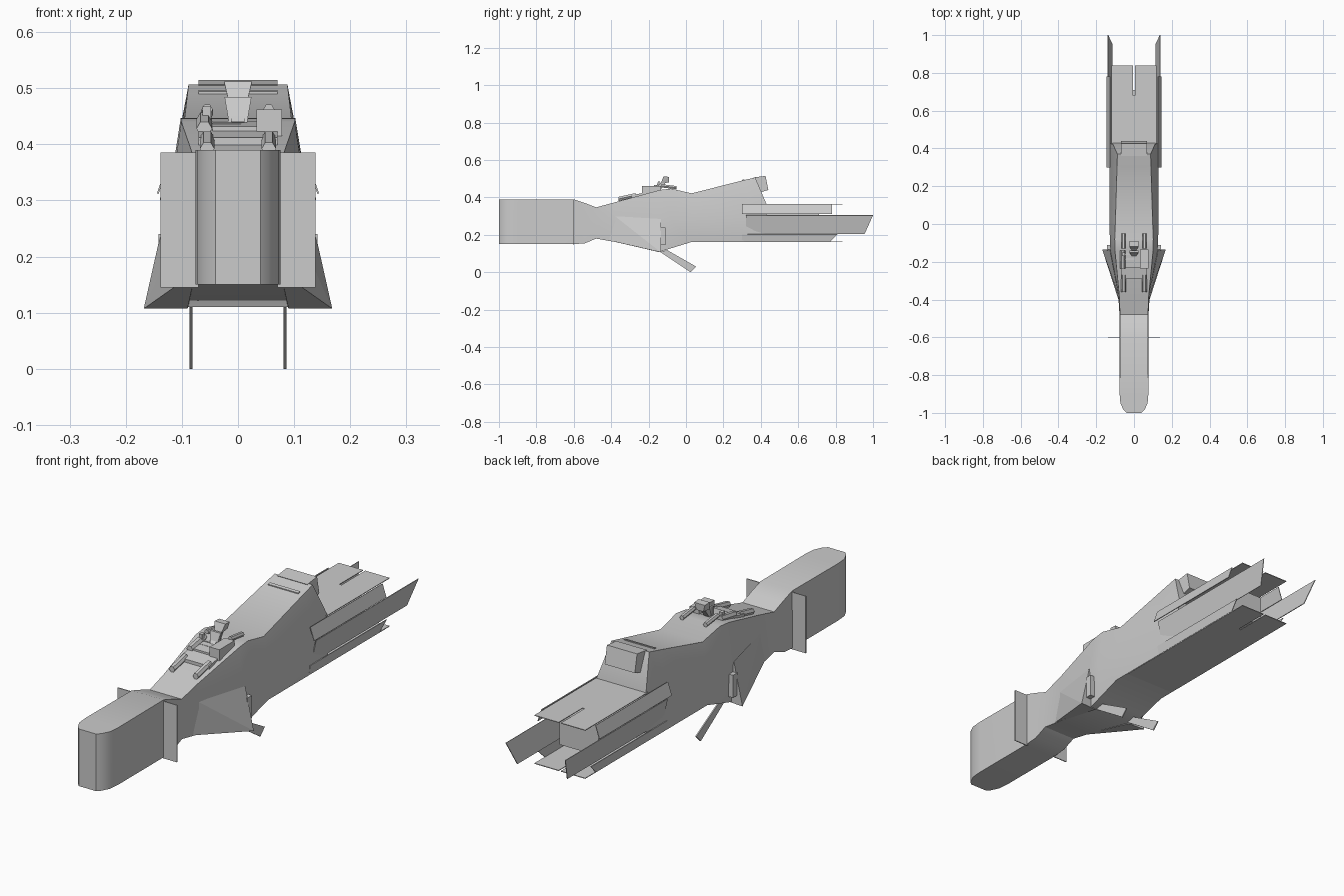
import bpy, bmesh, math
from mathutils import Vector

if "Cube" in bpy.data.objects:
    bpy.data.objects.remove(bpy.data.objects["Cube"])


def finish(name, bm, smooth=False):
    bmesh.ops.recalc_face_normals(bm, faces=bm.faces)
    me = bpy.data.meshes.new(name)
    bm.to_mesh(me)
    bm.free()
    ob = bpy.data.objects.new(name, me)
    bpy.context.collection.objects.link(ob)
    if smooth:
        bpy.ops.object.select_all(action='DESELECT')
        ob.select_set(True)
        bpy.context.view_layer.objects.active = ob
        bpy.ops.object.shade_smooth_by_angle(angle=math.radians(32))
    return ob


def solid(name, pts):
    """Convex solid through the given points."""
    bm = bmesh.new()
    for p in pts:
        bm.verts.new(p)
    res = bmesh.ops.convex_hull(bm, input=bm.verts)
    junk = {v for v in res["geom_interior"] + res["geom_unused"]
            if isinstance(v, bmesh.types.BMVert)}
    bmesh.ops.delete(bm, geom=list(junk), context='VERTS')
    bmesh.ops.dissolve_limit(bm, angle_limit=0.01, verts=bm.verts, edges=bm.edges)
    return finish(name, bm)


def box(name, x0, x1, y0, y1, z0, z1, slope=0.0):
    """Box whose height follows the deck slope along y."""
    return solid(name, [(x, y, z + slope * (y - y0)) for x in (x0, x1)
                        for y in (y0, y1) for z in (z0, z1)])


def plate(name, pts, t=0.003):
    """Thin sheet from a planar outline."""
    v = [Vector(p) for p in pts]
    n = (v[1] - v[0]).cross(v[2] - v[0]).normalized() * t / 2
    return solid(name, [p + n for p in v] + [p - n for p in v])


def rod(name, x, y0, y1, z0, z1, r):
    """Hexagonal rod running along y."""
    ring = [(r * math.cos(i * math.pi / 3), r * math.sin(i * math.pi / 3)) for i in range(6)]
    return solid(name, [(x + a, y, z + b) for y, z in ((y0, z0), (y1, z1)) for a, b in ring])


def loft(name, sections):
    """Six-sided hull: y, then half-width and height of top, waist, bottom."""
    bm = bmesh.new()
    rings = []
    for y, wt, zt, wm, zm, wb, zb in sections:
        half = [(wt, zt), (wm, zm), (wb, zb)]
        prof = half + [(-x, z) for x, z in reversed(half)]
        rings.append([bm.verts.new((x, y, z)) for x, z in prof])
    for a, b in zip(rings, rings[1:]):
        for i in range(6):
            j = (i + 1) % 6
            bm.faces.new((a[i], a[j], b[j], b[i]))
    bm.faces.new(rings[0])
    bm.faces.new(rings[-1])
    return finish(name, bm, True)


# Main hull with blunt nose, narrow neck and rear hump
loft("hull", [
    (-1.00, .040, .39, .040, .27, .040, .15),
    (-.985, .055, .39, .055, .27, .055, .15),
    (-.95, .072, .39, .072, .27, .072, .15),
    (-.90, .076, .39, .076, .27, .076, .15),
    (-.60, .074, .39, .076, .27, .076, .15),
    (-.54, .074, .37, .076, .27, .076, .155),
    (-.48, .074, .347, .077, .27, .076, .18),
    (-.38, .078, .374, .083, .27, .080, .162),
    (-.14, .101, .440, .125, .28, .115, .11),
    (-.08, .102, .447, .128, .28, .117, .128),
    (.03, .098, .422, .130, .28, .120, .162),
    (.30, .090, .490, .130, .28, .120, .162),
    (.37, .088, .507, .125, .30, .118, .162),
    (.43, .115, .365, .123, .30, .115, .165),
])
# Engine core between the tail plates
box("engine_core", -.09, .09, .40, .71, .20, .33)

# Hump details
solid("hump_rear_box", [(x, y, z) for x in (-.07, .07) for y, z in
                        ((.36, .507), (.425, .515), (.44, .44), (.40, .428))])
box("hump_strip", -.07, .07, .30, .312, .485, .494, .25)

for s, side in ((1, "right"), (-1, "left")):
    # Neck plates and flared cheeks
    box(side + "_neck_plate", s * .07, s * .138, -.602, -.598, .145, .385)
    solid(side + "_cheek", [(s * x, y, z) for x, y, z in (
        (.081, -.38, .30), (.076, -.42, .172), (.128, -.135, .285),
        (.168, -.135, .107), (.09, -.14, .107), (.06, -.30, .20))])
    box(side + "_cheek_nozzle", s * .12, s * .142, -.14, -.11, .145, .24)
    # Landing skid
    plate(side + "_skid", [(s * .084, y, z) for y, z in
                           ((-.14, .11), (.025, .0), (.055, .03), (-.10, .118))], .005)
    # Tail plates
    plate(side + "_upper_tail_plate", [
        (s * .125, .30, .365), (s * .125, .78, .365), (s * .143, .78, .312), (s * .143, .30, .312)])
    plate(side + "_tail_fin", [
        (s * .138, .32, .305), (s * .138, 1.0, .305), (s * .116, .955, .205), (s * .116, .32, .205)])
    plate(side + "_lower_tail_plate", [
        (s * .124, .30, .203), (s * .124, .81, .203), (s * .118, .77, .163), (s * .118, .30, .163)])
    for z, label in ((.364, "top"), (.162, "bottom")):
        y0 = .42 if label == "top" else .10
        box(f"{side}_{label}_deck", 0, s * .118, y0, .68, z - .0015, z + .0015)
        box(f"{side}_{label}_deck_end", s * .005, s * .118, .68, .838, z - .0015, z + .0015)
    # Deck rods
    rod(side + "_front_rod", s * .055, -.36, -.27, .392, .412, .013)
    rod(side + "_rear_rod", s * .055, -.13, -.05, .462, .452, .010)

# Deck machinery
box("deck_base", -.07, .07, -.29, -.22, .385, .412, .2)
box("deck_step", -.045, .045, -.23, -.14, .405, .432, .1)
for i in range(3):
    y = -.215 + i * .025
    box("deck_rib", -.055, .005, y, y + .012, .41, .432 + i * .005)
box("deck_side_box", .033, .078, -.235, -.135, .415, .462)
rod("deck_side_drum", -.06, -.235, -.14, .428, .445, .014)
box("deck_post", -.063, -.048, -.17, -.15, .43, .467)

# Sensor head on its stalk
solid("sensor_stalk", [(x, y, z) for x in (-.012, .012) for y, z in
                       ((-.17, .44), (-.14, .435), (-.125, .49), (-.105, .485))])
solid("sensor_head", [(s * w, y, z) for s in (-1, 1) for w, y, z in (
    (.016, -.135, .475), (.025, -.12, .512), (.025, -.09, .510), (.016, -.092, .48))])
solid("sensor_visor", [(s * w, y, z) for s in (-1, 1) for w, y, z in (
    (.016, -.165, .437), (.024, -.15, .484), (.024, -.14, .484), (.016, -.15, .437))])
